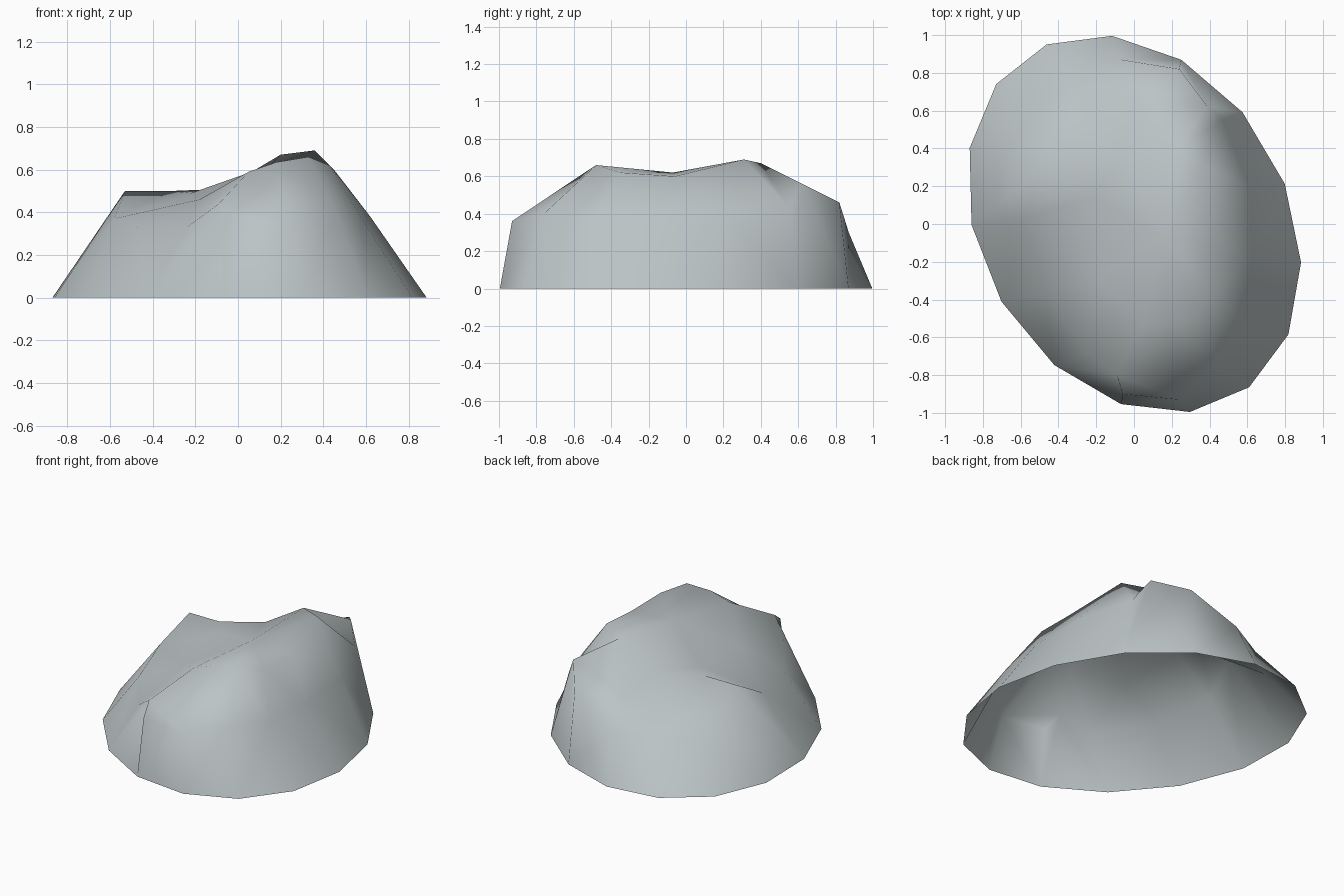
import bpy
import math
from mathutils import Vector
from mathutils.geometry import delaunay_2d_cdt

cube = bpy.data.objects.get("Cube")
if cube:
    bpy.data.objects.remove(cube, do_unlink=True)

# Ground outline: a skewed fifteen-sided ellipse
SIDES = 15
AXIS_A = Vector((-0.116, 0.996, 0))
AXIS_B = Vector((0.877, -0.1, 0))


def ground_point(index):
    angle = math.tau * index / SIDES
    return AXIS_A * math.cos(angle) + AXIS_B * math.sin(angle)


# Shoulder points where the steep flanks turn into the crown
shoulder = [
    (-.07, .87, .3), (.24, .82, .46), (.47, .55, .43), (.61, .2, .39),
    (.62, -.18, .38), (.58, -.5, .37), (.46, -.76, .4), (.24, -.93, .36),
    (-.06, -.9, .37), (-.24, -.69, .33), (-.47, -.36, .33),
    (-.58, .02, .37), (-.53, .25, .5), (-.55, .57, .28), (-.33, .74, .28),
]

# Front summit and the sharp ridge running down from it
front_ridge = [(.33, -.48, .66), (.18, -.52, .635), (.05, -.53, .59),
               (-.09, -.8, .44), (.43, -.35, .62)]

# Back summit with its overhanging shoulder
back_ridge = [(.36, .31, .69), (.2, .4, .67), (.39, .62, .56),
              (.01, .65, .43)]

# Saddle between the summits and the shallow hollow beside it
hollow = [(.15, -.07, .62), (.45, -.06, .6), (-.22, .14, .49),
          (-.31, .25, .5), (-.07, .38, .51), (-.18, -.3, .46)]


def build_shell(name, points, material):
    """Skin scattered height points into one open-bottomed shell."""
    flat = [point.to_2d() for point in points]
    result = delaunay_2d_cdt(flat, [], [], 0, 0.00001)
    corners, faces, sources = result[0], result[2], result[3]
    vertices = [(corner.x, corner.y, points[source[0]].z)
                for corner, source in zip(corners, sources)]
    mesh = bpy.data.meshes.new(name)
    mesh.from_pydata(vertices, [], faces)
    mesh.materials.append(material)
    for polygon in mesh.polygons:
        polygon.use_smooth = True
    # Every face of the skin should look upward
    if sum(polygon.normal.z for polygon in mesh.polygons) < 0:
        mesh.flip_normals()
    mesh.update()
    shell = bpy.data.objects.new(name, mesh)
    bpy.context.collection.objects.link(shell)
    return shell


# Pale grey stone
stone = bpy.data.materials.new("pale_grey_stone")
stone.use_nodes = True
stone_colour = (0.5, 0.55, 0.56, 1)
stone.diffuse_color = stone_colour
shader = stone.node_tree.nodes["Principled BSDF"]
shader.inputs["Base Color"].default_value = stone_colour
shader.inputs["Roughness"].default_value = 0.9

outline = [ground_point(index) for index in range(SIDES)]
crown = [Vector(point)
         for point in shoulder + front_ridge + back_ridge + hollow]
build_shell("boulder", outline + crown, stone)
